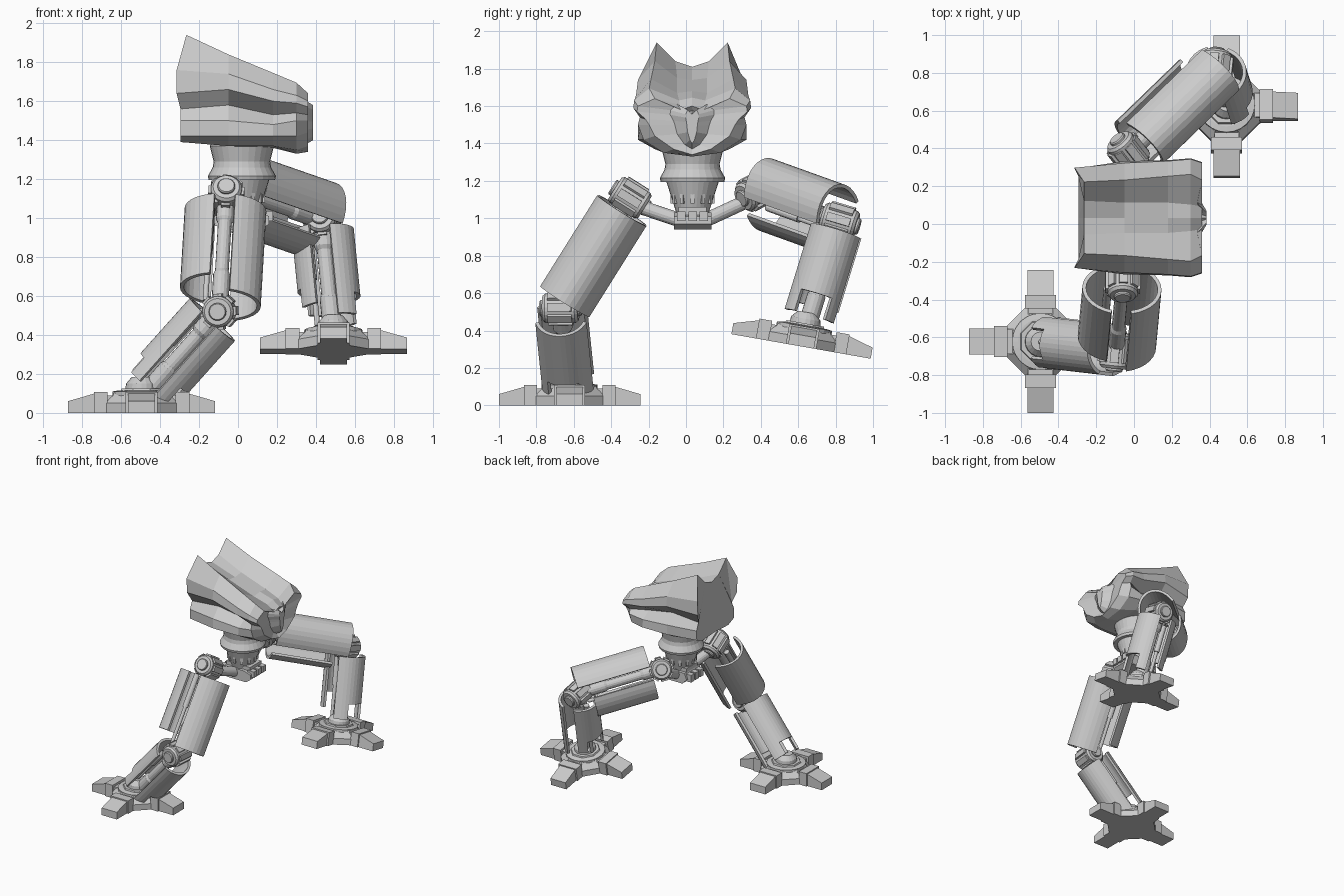
import bpy, bmesh
from math import pi, cos, sin, radians
from mathutils import Matrix, Vector

if "Cube" in bpy.data.objects:
    bpy.data.objects.remove(bpy.data.objects["Cube"])

T, R = Matrix.Translation, Matrix.Rotation


def finish(bm, name):
    bmesh.ops.recalc_face_normals(bm, faces=bm.faces)
    me = bpy.data.meshes.new(name)
    bm.to_mesh(me)
    bm.free()
    ob = bpy.data.objects.new(name, me)
    bpy.context.collection.objects.link(ob)
    return ob


def skin(bm, rings):
    """Bridge closed rings of points and cap both ends."""
    vs = [[bm.verts.new(p) for p in ring] for ring in rings]
    n = len(vs[0])
    for a, b in zip(vs, vs[1:]):
        for i in range(n):
            j = (i + 1) % n
            bm.faces.new((a[i], a[j], b[j], b[i]))
    bm.faces.new(vs[0])
    bm.faces.new(vs[-1])


def lathe(bm, prof, M, n=24):
    skin(bm, [[M @ Vector((r * cos(2 * pi * i / n), r * sin(2 * pi * i / n), z))
               for i in range(n)] for r, z in prof])


def prism(bm, pts, w, M):
    skin(bm, [[M @ Vector((x, y, z)) for x, z in pts] for y in (-w / 2, w / 2)])


def box(bm, x0, x1, w, z0, z1, M):
    prism(bm, [(x0, z0), (x1, z0), (x1, z1), (x0, z1)], w, M)


def frame(o, d, a, s):
    """Limb frame: X = knee-front side, Y = hinge axis, Z = along the limb."""
    d = d.normalized()
    a = (a - d * a.dot(d)).normalized()
    u = a.cross(d) * s
    M = Matrix((u, a, d)).transposed().to_4x4()
    M.translation = o
    return M


def shell(name, M, side, l0, l1, ru, ra, edge, notch=0, n=14):
    """Half of an oval armour tube, optionally notched at the far end."""
    bm = bmesh.new()
    rows = [l0, l1 - (notch or 0.1), l1]
    ang = [radians(edge) * (2 * i / n - 1) for i in range(n + 1)]
    g = [[bm.verts.new(M @ Vector((side * ru * cos(t), ra * sin(t), l))) for t in ang] for l in rows]
    for r in range(2):
        for i in range(n):
            if notch and r == 1 and n * 0.22 < i < n * 0.72:
                continue
            bm.faces.new((g[r][i], g[r][i + 1], g[r + 1][i + 1], g[r + 1][i]))
    mod = finish(bm, name).modifiers.new("thickness", 'SOLIDIFY')
    mod.thickness = 0.02
    mod.offset = 0


def joint(name, M):
    """Hinge drum with stepped caps and straps."""
    bm = bmesh.new()
    A = M @ R(pi / 2, 4, 'X')
    lathe(bm, [(0.04, -0.112), (0.045, -0.105), (0.045, -0.095), (0.068, -0.095), (0.08, -0.08),
               (0.08, 0.08), (0.068, 0.095), (0.045, 0.095), (0.045, 0.105), (0.04, 0.112)], A)
    for k in range(8):
        box(bm, 0.07, 0.092, 0.045, -0.065, 0.065, A @ R(k * pi / 4, 4, 'Z'))
    finish(bm, name)


def rod(name, M, length, r):
    """Limb bone with collars and a thin piston beside it."""
    bm = bmesh.new()
    lathe(bm, [(r * 1.3, 0.03), (r * 1.3, 0.14), (r, 0.16), (r, length * 0.65), (r * 1.25, length * 0.68),
               (r * 1.25, length)], M, 16)
    lathe(bm, [(0.022, 0.08), (0.022, length * 0.5), (0.014, length * 0.5), (0.014, length - 0.06)],
          M @ T((-0.075, 0, 0)), 12)
    finish(bm, name)


def foot(name, M):
    bm = bmesh.new()
    lathe(bm, [(0.2, 0), (0.2, 0.05), (0.16, 0.09), (0.15, 0.105), (0.12, 0.105), (0.11, 0.125), (0.09, 0.125)],
          M @ R(pi / 8, 4, 'Z'), 8)
    lathe(bm, [(0.15, 0.06), (0.15, 0.11), (0.12, 0.115)], M, 24)
    lathe(bm, [(0.085, 0.1), (0.08, 0.15), (0.05, 0.185)], M, 20)
    for k in range(4):
        Q = M @ R(k * pi / 2, 4, 'Z')
        box(bm, 0.1, 0.185, 0.13, 0.015, 0.09, Q)
        box(bm, 0.175, 0.245, 0.165, 0, 0.108, Q)
        prism(bm, [(0.23, 0), (0.378, 0), (0.378, 0.06), (0.24, 0.1)], 0.14, Q)
    finish(bm, name)


def leg(tag, hip, knee, ankle, axis1, axis2, s, foot_matrix, short):
    hip, knee, ankle = Vector(hip), Vector(knee), Vector(ankle)
    A = frame(hip, knee - hip, Vector(axis1), s)
    B = frame(knee, ankle - knee, Vector(axis2), s)
    la, lb = (knee - hip).length, (ankle - knee).length
    joint(tag + "_hip_joint", A)
    joint(tag + "_knee_joint", B)
    rod(tag + "_thigh_bone", A, la, 0.035)
    rod(tag + "_shin_bone", B, lb, 0.04)
    shell(tag + "_thigh_front_armour", A, 1, 0.08, 0.655, 0.2, 0.15, 76)
    shell(tag + "_thigh_rear_armour", A, -1, 0.08, 0.56, 0.2, 0.15, 74)
    shell(tag + "_shin_front_armour", B, 1, 0.06, 0.54, 0.15, 0.135, 72, 0.12)
    shell(tag + "_shin_rear_armour", B, -1, 0.05, short, 0.15, 0.135, 68, 0.1)
    foot(tag + "_foot", foot_matrix)
    # arm from the pelvis out to the hip
    bm = bmesh.new()
    y = 0.035 + (0.07 if hip.y > 0 else -0.07)
    p = Vector((0.01, y, 0.99))
    v = hip - Vector((0, 0, 0.03)) - p
    lathe(bm, [(0.038, -0.03), (0.038, v.length)], frame(p, v, Vector((1, 0, 0)), 1), 16)
    finish(bm, tag + "_hip_arm")


# legs: one planted, one raised
leg("planted", (-0.06, -0.30, 1.11), (-0.095, -0.67, 0.52), (-0.48, -0.625, 0.09),
    (0, -0.86, 0.5), (0, -1, 0.1), 1, T((-0.495, -0.622, 0)), 0.53)
leg("raised", (-0.03, 0.375, 1.145), (0.43, 0.82, 0.985), (0.488, 0.64, 0.40),
    (-0.63, 0.66, 0.4), (0.1, 1, -0.25), -1, T((0.49, 0.615, 0.315)) @ R(radians(-10), 4, 'X'), 0.47)

# neck turntable and waist cone
C = T((0.02, 0.035, 0))
bm = bmesh.new()
lathe(bm, [(0.15, 1.40), (0.165, 1.37), (0.145, 1.29), (0.15, 1.26), (0.175, 1.215), (0.17, 1.195),
           (0.14, 1.195), (0.09, 1.04), (0.08, 1.0)], C, 28)
for k in range(12):
    box(bm, 0.095, 0.118, 0.02, 1.08, 1.19, C @ R(k * pi / 6, 4, 'Z'))
finish(bm, "neck_and_waist")

# pelvis block with lugs
bm = bmesh.new()
prism(bm, [(-0.12, 0.98), (-0.08, 0.94), (0.1, 0.94), (0.14, 0.97), (0.14, 1.01), (0.08, 1.03), (-0.1, 1.03)], 0.2, C)
box(bm, -0.1, 0.12, 0.15, 1.0, 1.06, C)
for y in (-0.06, 0, 0.06):
    box(bm, 0.1, 0.16, 0.045, 0.985, 1.035, C @ T((0, y, 0)))
    box(bm, -0.15, -0.08, 0.045, 0.96, 1.02, C @ T((0, y, 0)))
finish(bm, "pelvis")

# head: lofted half sections (half width, height) from belly to crown, mirrored
W = [
    (-0.295, [(0, 1.40), (.17, 1.39), (.245, 1.42), (.25, 1.50), (.22, 1.56), (.26, 1.64), (.265, 1.76), (.19, 1.94), (.09, 1.84), (0, 1.81)]),
    (-0.05, [(0, 1.37), (.20, 1.37), (.29, 1.42), (.29, 1.50), (.22, 1.58), (.30, 1.66), (.29, 1.74), (.20, 1.84), (.08, 1.75), (0, 1.74)]),
    (0.18, [(0, 1.36), (.20, 1.37), (.29, 1.42), (.28, 1.48), (.20, 1.53), (.305, 1.60), (.30, 1.66), (.22, 1.745), (.08, 1.67), (0, 1.68)]),
    (0.30, [(0, 1.33), (.15, 1.35), (.26, 1.42), (.29, 1.50), (.28, 1.54), (.315, 1.59), (.31, 1.63), (.23, 1.695), (.07, 1.63), (0, 1.645)]),
    (0.36, [(0, 1.34), (.10, 1.37), (.20, 1.44), (.23, 1.50), (.25, 1.53), (.295, 1.57), (.29, 1.60), (.20, 1.64), (.06, 1.58), (0, 1.60)]),
]
rings = []
for k, (x, half) in enumerate(W):
    full = half + [(-w, z) for w, z in half[-2:0:-1]]
    # the back leans: the crown sits forward, the middle bulges rearwards
    lean = [0.03 if k == 0 and z > 1.8 else -0.02 if k == 0 and z > 1.6 else 0 for w, z in full]
    rings.append([(x + l, 0.033 + w, z) for l, (w, z) in zip(lean, full)])
# recessed face and protruding snout
for x, sw, sz in ((0.335, 0.4, 0.8), (0.385, 0.12, 0.6)):
    rings.append([(x, 0.033 + (y - 0.033) * sw, 1.49 + (z - 1.49) * sz) for _, y, z in rings[4]])
bm = bmesh.new()
skin(bm, rings)
bmesh.ops.triangulate(bm, faces=[f for f in bm.faces if len(f.verts) > 4])
finish(bm, "head")
